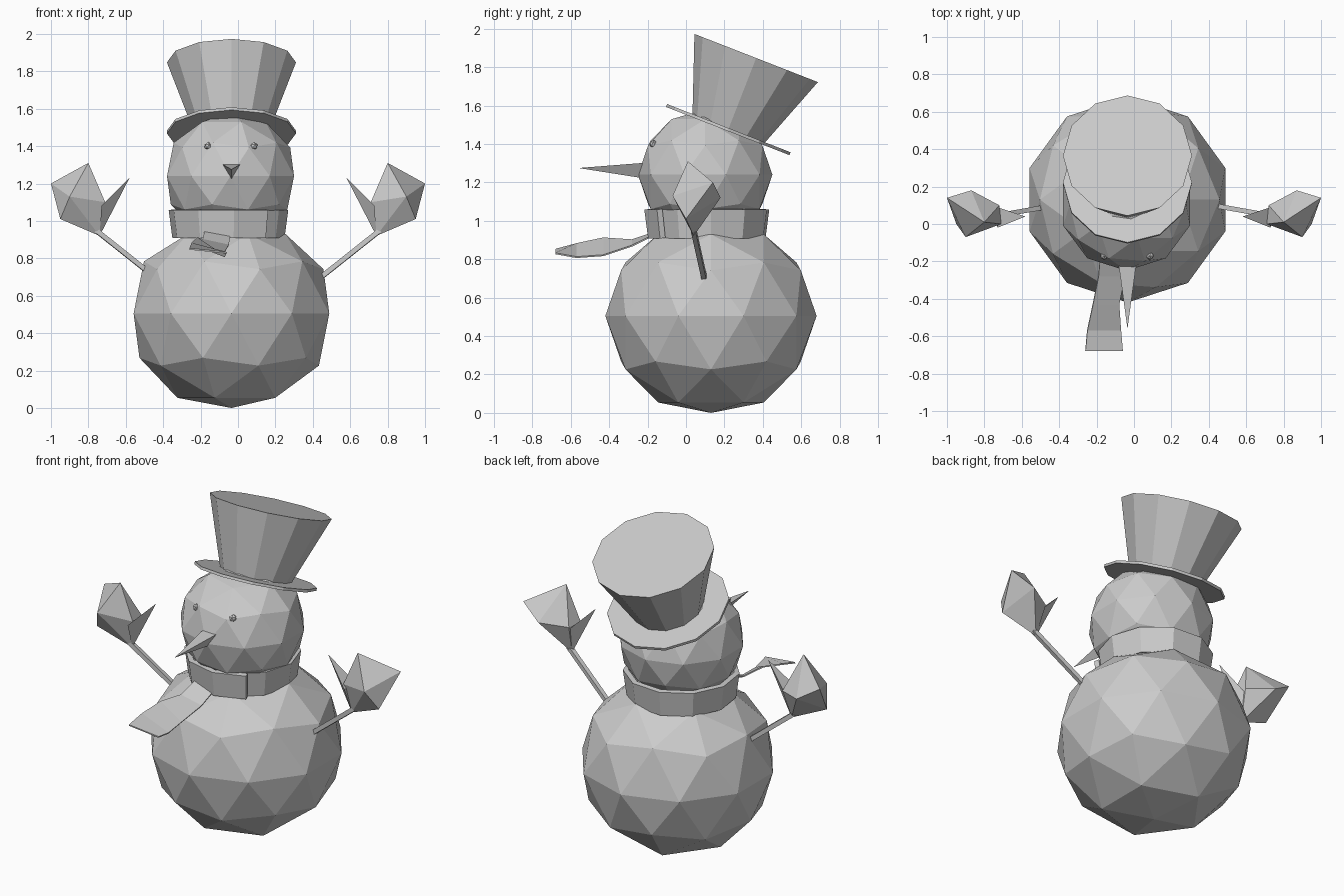
import bpy, bmesh, math
from mathutils import Vector, Matrix

cube = bpy.data.objects.get("Cube")
if cube:
    bpy.data.objects.remove(cube, do_unlink=True)

GREY = (0.6, 0.6, 0.6, 1)
mat = bpy.data.materials.new("plain_grey")
mat.use_nodes = True
mat.diffuse_color = GREY
mat.node_tree.nodes["Principled BSDF"].inputs["Base Color"].default_value = GREY

MID = -0.035  # x of the body axis


def finish(name, bm):
    """Turn a bmesh into a flat-shaded object."""
    bmesh.ops.recalc_face_normals(bm, faces=bm.faces)
    mesh = bpy.data.meshes.new(name)
    bm.to_mesh(mesh)
    bm.free()
    mesh.materials.append(mat)
    obj = bpy.data.objects.new(name, mesh)
    bpy.context.collection.objects.link(obj)
    return obj


def ball(name, centre, radii, detail=2, low=0.0, high=2.0):
    bm = bmesh.new()
    bmesh.ops.create_icosphere(bm, subdivisions=detail, radius=1)
    for v in bm.verts:
        v.co = Vector(centre) + v.co * Vector(radii)
        v.co.z = min(max(v.co.z, low), high)
    return finish(name, bm)


def cone(name, start, end, r1, r2, sides, spin=0):
    """Tapered prism running from start to end."""
    start, end = Vector(start), Vector(end)
    axis = end - start
    turn = axis.to_track_quat("Z", "Y").to_matrix().to_4x4()
    place = Matrix.Translation((start + end) / 2) @ turn @ Matrix.Rotation(spin, 4, "Z")
    bm = bmesh.new()
    bmesh.ops.create_cone(bm, cap_ends=True, segments=sides, radius1=r1,
                          radius2=r2, depth=axis.length, matrix=place)
    bmesh.ops.remove_doubles(bm, verts=bm.verts, dist=0.0001)
    return finish(name, bm)


def hull(name, points, side):
    """Faceted solid wrapped around a few points, mirrored by side."""
    bm = bmesh.new()
    for x, y, z in points:
        bm.verts.new((x * side, y, z))
    bmesh.ops.convex_hull(bm, input=bm.verts)
    return finish(name, bm)


def band(name, rows, thickness):
    """Cloth strip through pairs of edge points."""
    bm = bmesh.new()
    pairs = [(bm.verts.new(a), bm.verts.new(b)) for a, b in rows]
    for (a, b), (c, d) in zip(pairs, pairs[1:]):
        bm.faces.new((a, b, d, c))
    obj = finish(name, bm)
    mod = obj.modifiers.new("thickness", "SOLIDIFY")
    mod.thickness = thickness
    mod.offset = 0
    return obj


# Body and head
ball("body", (MID, 0.13, 0.505), (0.55, 0.55, 0.53), high=0.93)
ball("head", (MID - 0.005, 0.1, 1.24), (0.357, 0.35, 0.34))

# Face
for label, x in (("right", -0.16), ("left", 0.085)):
    ball(label + "_eye", (x, -0.17, 1.4), (0.022, 0.022, 0.022), detail=1)
cone("nose", (MID, -0.18, 1.275), (MID, -0.56, 1.275), 0.06, 0, 3, math.pi)

# Tilted top hat
tilt = Vector((0, math.sin(0.372), math.cos(0.372)))
base = Vector((MID, 0.22, 1.475))
cone("hat_brim", base - tilt * 0.008, base + tilt * 0.008, 0.345, 0.345, 12)
cone("hat_crown", base, base + tilt * 0.4, 0.2, 0.345, 12)

# Scarf wrap, with its ends overlapping at the front
rows = []
for i in range(12):
    angle = math.radians(-66 + i * 34)
    r = 0.285 + 0.003 * i
    out = Vector((math.cos(angle), math.sin(angle), 0))
    centre = Vector((MID - 0.01, 0.12, 0))
    rows.append((centre + out * (r - 0.012) + Vector((0, 0, 0.91)),
                 centre + out * (r + 0.008) + Vector((0, 0, 1.06))))
band("scarf_wrap", rows, 0.03)

# Scarf tail blowing forward
tail = [(-0.16, -0.18, 0.94, -0.04, 0.93),
        (-0.28, -0.19, 0.90, -0.05, 0.87),
        (-0.43, -0.22, 0.91, -0.08, 0.82),
        (-0.57, -0.25, 0.88, -0.07, 0.81),
        (-0.68, -0.26, 0.85, -0.06, 0.83)]
band("scarf_tail", [((xl, y, zl), (xr, y, zr)) for y, xl, zl, xr, zr in tail], 0.008)

# Arms and mittens
mitten = [(0.8, 0.01, 1.31), (1, 0.14, 1.2), (0.95, 0, 1.01), (0.74, 0.04, 0.92),
          (0.71, 0, 1.1), (0.9, -0.07, 1.13), (0.87, 0.18, 1.12), (0.72, 0.1, 1.1)]
thumb = [(0.58, 0.04, 1.23), (0.73, -0.02, 1.08), (0.73, 0.09, 1.08), (0.74, 0.04, 0.92)]
for label, side in (("right", -1), ("left", 1)):
    cone(label + "_arm", (0.42 * side, 0.1, 0.68), (0.76 * side, 0.04, 0.95),
         0.018, 0.018, 4, math.pi / 4)
    hull(label + "_mitten", mitten, side)
    hull(label + "_thumb", thumb, side)
